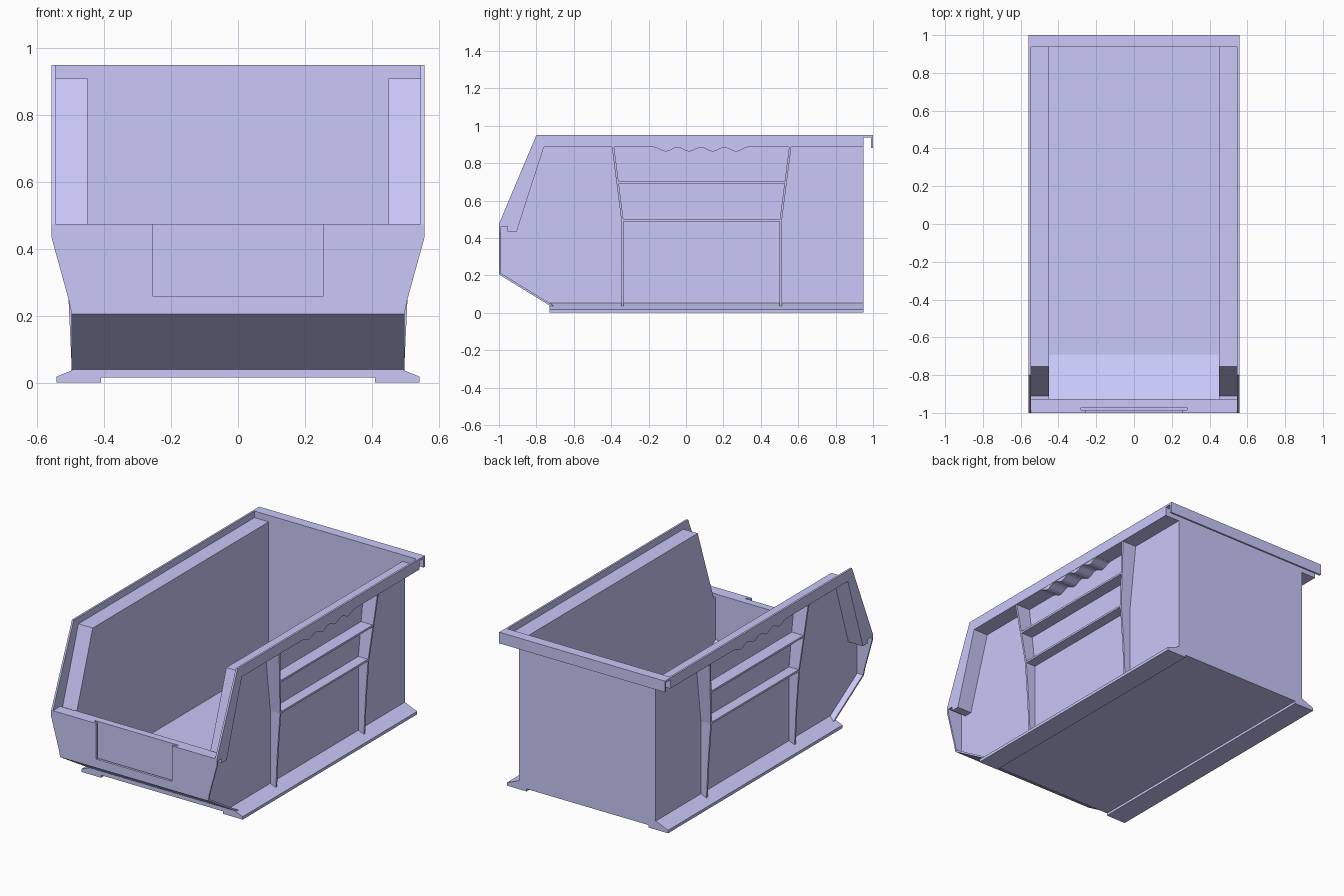
import bpy, bmesh, math

if "Cube" in bpy.data.objects:
    bpy.data.objects.remove(bpy.data.objects["Cube"])

plastic = bpy.data.materials.new("violet_plastic")
plastic.diffuse_color = (0.58, 0.58, 0.95, 1)
plastic.use_nodes = True
plastic.node_tree.nodes["Principled BSDF"].inputs["Base Color"].default_value = plastic.diffuse_color


def prism(name, pts, axis, a, b, mirror=False):
    """Extrude a 2D outline along an axis; outline coords are the other two axes in order."""
    def place(p, t):
        return {'x': (t, p[0], p[1]), 'y': (p[0], t, p[1]), 'z': (p[0], p[1], t)}[axis]
    bm = bmesh.new()
    low = [bm.verts.new(place(p, a)) for p in pts]
    high = [bm.verts.new(place(p, b)) for p in pts]
    bm.faces.new(low)
    bm.faces.new(high)
    n = len(pts)
    for i in range(n):
        j = (i + 1) % n
        bm.faces.new((low[i], low[j], high[j], high[i]))
    bmesh.ops.recalc_face_normals(bm, faces=bm.faces)
    mesh = bpy.data.meshes.new(name)
    bm.to_mesh(mesh)
    bm.free()
    mesh.materials.append(plastic)
    ob = bpy.data.objects.new(name, mesh)
    bpy.context.collection.objects.link(ob)
    if mirror:
        ob.modifiers.new("mirror", 'MIRROR')
    return ob


def box(name, x, y, z, mirror=False):
    rect = [(y[0], z[0]), (y[1], z[0]), (y[1], z[1]), (y[0], z[1])]
    return prism(name, rect, 'x', x[0], x[1], mirror)


WALL_IN, WALL_OUT, EDGE = 0.45, 0.46, 0.558
BACK = 0.948
# underside line of the ledge, front to back (y, z)
under = [(-0.99, 0.46), (-0.955, 0.46), (-0.955, 0.435), (-0.905, 0.435),
         (-0.76, 0.885), (BACK, 0.885)]

# floor with two raised foot rails and sloping side flanges
half = [(0.41, 0.015), (0.41, 0), (0.543, 0), (0.543, 0.018), (WALL_OUT, 0.052)]
prism("base", half + [(-x, z) for x, z in reversed(half)], 'y', -0.73, BACK)

# front wall and sloping front floor
front = prism("front_wall", [(-1, 0.205), (-1, 0.475), (-0.927, 0.475), (-0.927, 0.197),
                             (-0.69, 0.052), (-0.69, 0.03), (-0.72, 0.033)],
              'x', -WALL_IN, WALL_IN)
# label window and the slightly wider slot behind it
cutters = [box("window_cutter", (-0.255, 0.255), (-1.05, -0.978), (0.258, 0.6)),
           box("slot_cutter", (-0.28, 0.28), (-0.985, -0.972), (0.245, 0.6))]
for c in cutters:
    c.hide_render = True
    c.hide_viewport = True
    m = front.modifiers.new("cut", 'BOOLEAN')
    m.operation = 'DIFFERENCE'
    m.solver = 'EXACT'
    m.object = c

# side walls, ledges on top of them, and the thin upright rims
prism("side_wall", [(BACK, 0.03), (-0.72, 0.033), (-1, 0.205), (-1, 0.46)] + under,
      'x', WALL_IN, WALL_OUT, True)
prism("ledge", [(BACK, 0.91), (-0.755, 0.91), (-0.91, 0.455), (-0.93, 0.455),
                (-0.93, 0.475), (-1, 0.475), (-1, 0.46)] + under,
      'x', WALL_IN, 0.547, True)
prism("side_rim", [(BACK, 0.95), (-0.8, 0.95), (-1, 0.475), (-1, 0.46)] + under,
      'x', 0.546, EDGE, True)

# thin wings of the front wall and front slope reaching past the side walls
prism("front_wing", [(WALL_OUT, 0.205), (0.498, 0.205), (0.507, 0.25), (EDGE, 0.435),
                     (EDGE, 0.46), (WALL_OUT, 0.46)], 'y', -1, -0.99, True)
prism("slope_wing", [(-1, 0.205), (-0.99, 0.212), (-0.7, 0.033), (-0.72, 0.033)],
      'x', WALL_OUT, 0.498, True)

# back wall with hooked hanging lip
box("back_wall", (-WALL_OUT, WALL_OUT), (0.938, BACK), (0.03, 0.945))
box("back_rim", (WALL_OUT, EDGE), (0.938, BACK), (0.885, 0.945), True)
prism("hanging_lip", [(0.938, 0.95), (1, 0.95), (1, 0.882), (0.988, 0.882),
                      (0.988, 0.938), (0.938, 0.938)], 'x', -EDGE, EDGE)

# vertical ribs: straight lower part, flared upper part; depth grows towards the rim
for label, y, top in (("front", -0.34, -0.39), ("rear", 0.507, 0.557)):
    t = 0.006
    prism(label + "_rib_lower", [(WALL_OUT, 0.04), (0.497, 0.035), (0.507, 0.25),
                                 (0.525, 0.495), (WALL_OUT, 0.495)],
          'y', y - t, y + t, True)
    upper = prism(label + "_rib_upper", [(y - t, 0.495), (y + t, 0.495), (top + t, 0.886),
                                         (top - t, 0.886)], 'x', WALL_OUT, 0.554, True)
    for v in upper.data.vertices:
        if v.co.x > 0.5 and v.co.z < 0.5:
            v.co.x = 0.525

# horizontal ribs
for label, z, y0, y1, x in (("lower", 0.495, -0.34, 0.507, 0.524),
                            ("upper", 0.697, -0.365, 0.533, 0.538)):
    box(label + "_shelf_rib", (WALL_OUT, x), (y0, y1), (z - 0.006, z + 0.006), True)

# scalloped finger grip under the ledge
wave = []
for i in range(33):
    y = -0.17 + 0.5 * i / 32
    wave.append((y, 0.884 - 0.022 * math.sin(math.pi * 4 * i / 32) ** 2))
prism("finger_grip", [(-0.17, 0.89)] + wave + [(0.33, 0.89)], 'x', WALL_OUT, 0.556, True)
